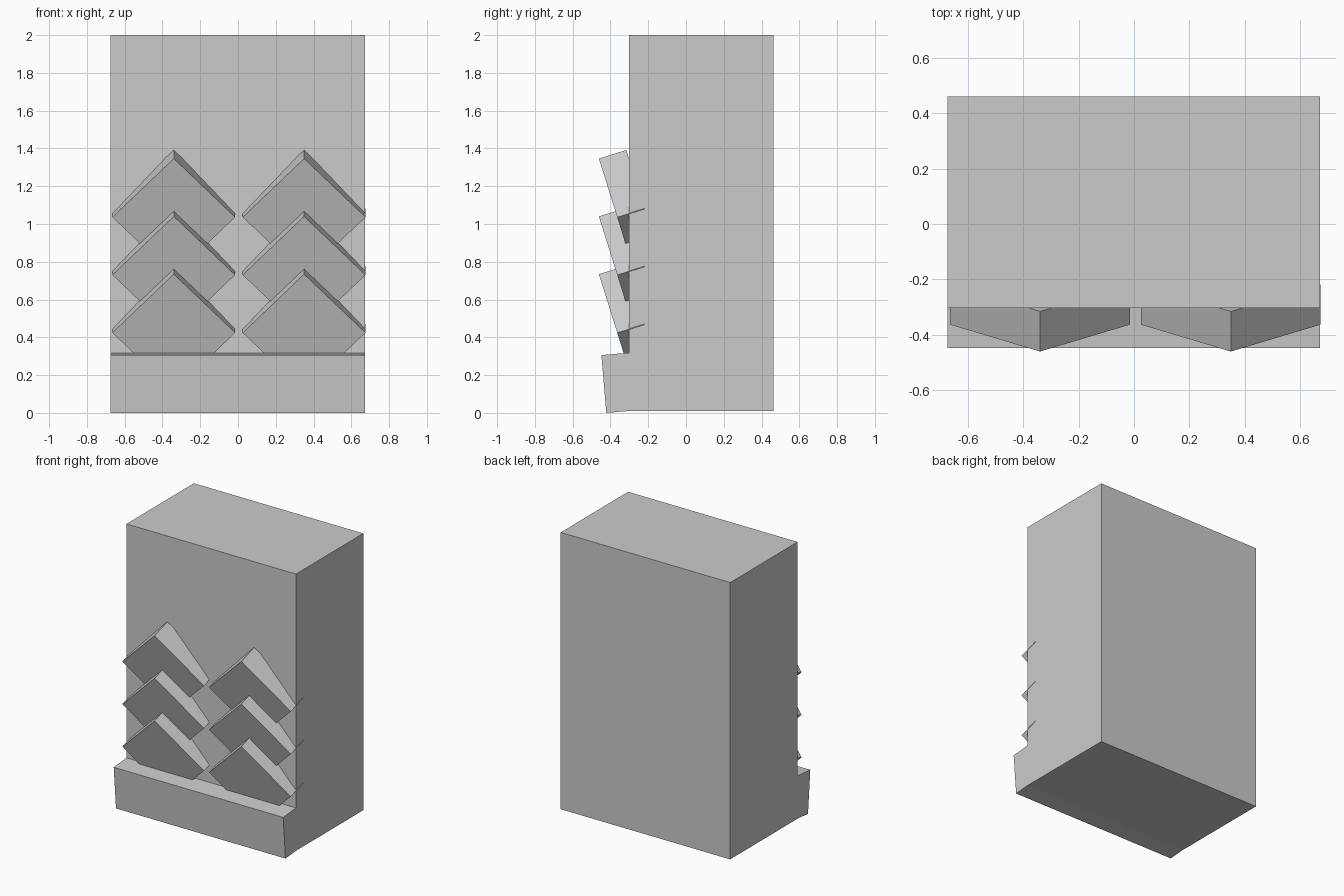
import bpy, bmesh, math
from mathutils import Matrix

if "Cube" in bpy.data.objects:
    bpy.data.objects.remove(bpy.data.objects["Cube"])

grey = bpy.data.materials.new("plain grey")
grey.diffuse_color = (0.6, 0.6, 0.6, 1)
grey.use_nodes = True
grey.node_tree.nodes["Principled BSDF"].inputs["Base Color"].default_value = grey.diffuse_color


def make(name, bm):
    bmesh.ops.recalc_face_normals(bm, faces=bm.faces[:])
    mesh = bpy.data.meshes.new(name)
    bm.to_mesh(mesh)
    bm.free()
    mesh.materials.append(grey)
    obj = bpy.data.objects.new(name, mesh)
    bpy.context.collection.objects.link(obj)
    return obj


def prism(name, profile, x0, x1):
    """Extrude a (y, z) profile along x."""
    bm = bmesh.new()
    face = bm.faces.new([bm.verts.new((x0, y, z)) for y, z in profile])
    ext = bmesh.ops.extrude_face_region(bm, geom=[face])
    moved = [v for v in ext["geom"] if isinstance(v, bmesh.types.BMVert)]
    bmesh.ops.translate(bm, verts=moved, vec=(x1 - x0, 0, 0))
    return make(name, bm)


# Main upright block
prism("main_block", [(-0.303, 0.01), (0.462, 0.01), (0.462, 2), (-0.303, 2)], -0.675, 0.673)

# Slightly tilted ledge at the foot of the front
prism("front_ledge", [(-0.422, 0), (-0.2, 0.019), (-0.2, 0.327), (-0.448, 0.306)], -0.675, 0.673)

# Two columns of square tiles standing on a corner and leaning forward
HALF_DIAG, THICK, TILT = 0.325, 0.152, math.radians(17.4)
for col, x in (("left", -0.34), ("right", 0.35)):
    for row in range(3):
        bm = bmesh.new()
        bmesh.ops.create_cube(bm, size=1)
        side = HALF_DIAG * math.sqrt(2)
        place = (Matrix.Translation((x, -0.364, 0.424 + 0.306 * row))
                 @ Matrix.Rotation(TILT, 4, 'X')
                 @ Matrix.Translation((0, THICK / 2, 0))
                 @ Matrix.Rotation(math.pi / 4, 4, 'Y')
                 @ Matrix.Diagonal((side, THICK, side, 1)))
        bmesh.ops.transform(bm, matrix=place, verts=bm.verts[:])
        make(f"{col}_diamond_tile_{row + 1}", bm)
